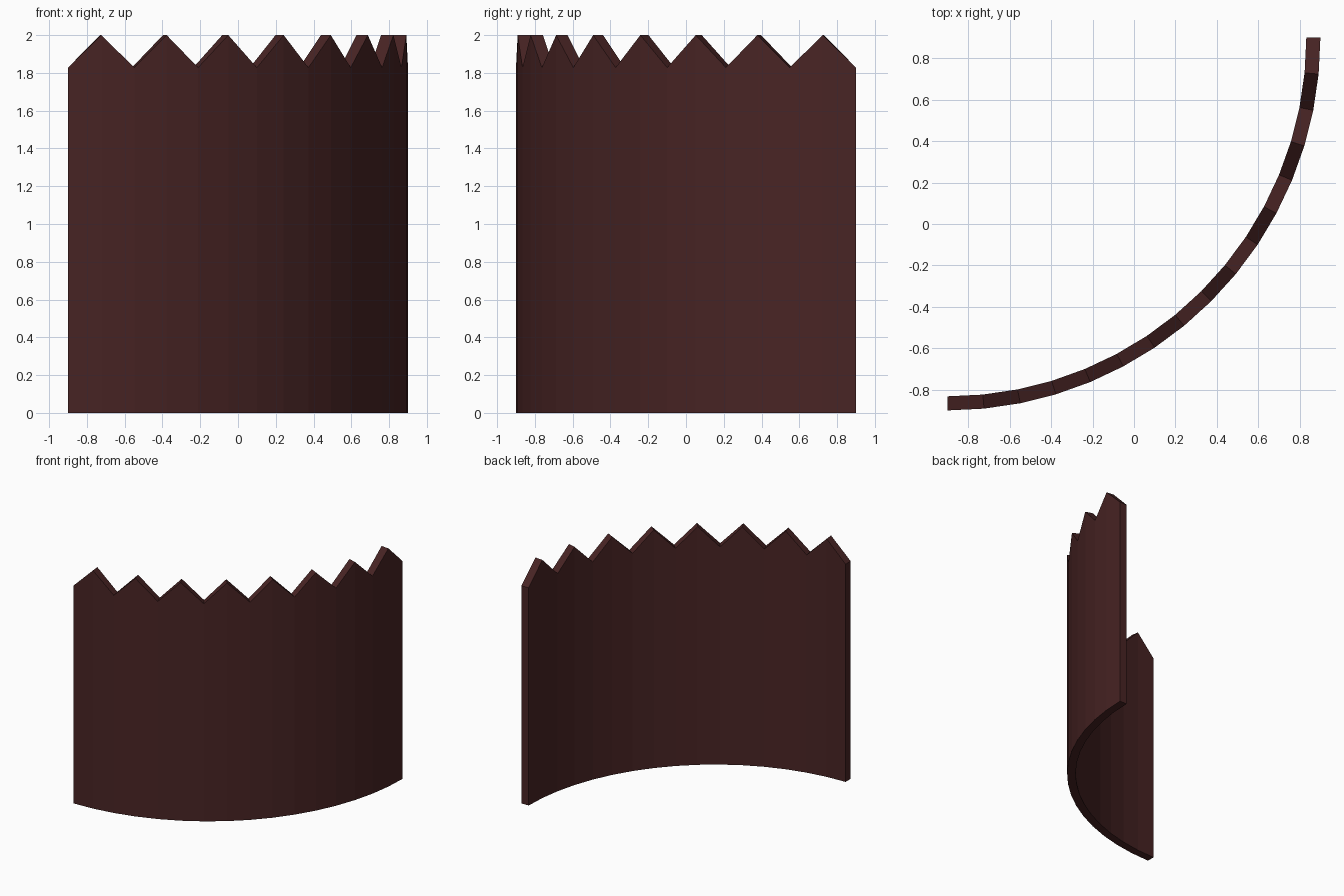
import bpy, bmesh, math

if "Cube" in bpy.data.objects:
    bpy.data.objects.remove(bpy.data.objects["Cube"])

R_OUT, R_IN = 1.8, 1.732      # quarter-circle wall
CX, CY = -0.9, 0.9            # arc centre
SEGMENTS = 16
Z_PEAK, Z_VALLEY = 2.0, 1.828

mat = bpy.data.materials.new("dark maroon")
mat.diffuse_color = (0.065, 0.0175, 0.0175, 1)
mat.use_nodes = True
mat.node_tree.nodes["Principled BSDF"].inputs["Base Color"].default_value = mat.diffuse_color

bm = bmesh.new()

# Cross-section rings along the arc, alternating valley and peak heights
rings = []
for i in range(SEGMENTS + 1):
    a = math.radians(90) * i / SEGMENTS
    top = Z_PEAK if i % 2 else Z_VALLEY
    ring = [bm.verts.new((CX + r * math.sin(a), CY - r * math.cos(a), z))
            for r, z in ((R_OUT, 0), (R_OUT, top), (R_IN, top), (R_IN, 0))]
    rings.append(ring)

# Outer, top, inner and bottom faces
for a, b in zip(rings, rings[1:]):
    for j in range(4):
        k = (j + 1) % 4
        bm.faces.new((a[j], b[j], b[k], a[k]))

# End caps
bm.faces.new(rings[0])
bm.faces.new(rings[-1][::-1])
bmesh.ops.recalc_face_normals(bm, faces=bm.faces[:])

mesh = bpy.data.meshes.new("curved_palisade_wall")
bm.to_mesh(mesh)
bm.free()
mesh.materials.append(mat)
wall = bpy.data.objects.new("curved_palisade_wall", mesh)
bpy.context.collection.objects.link(wall)
